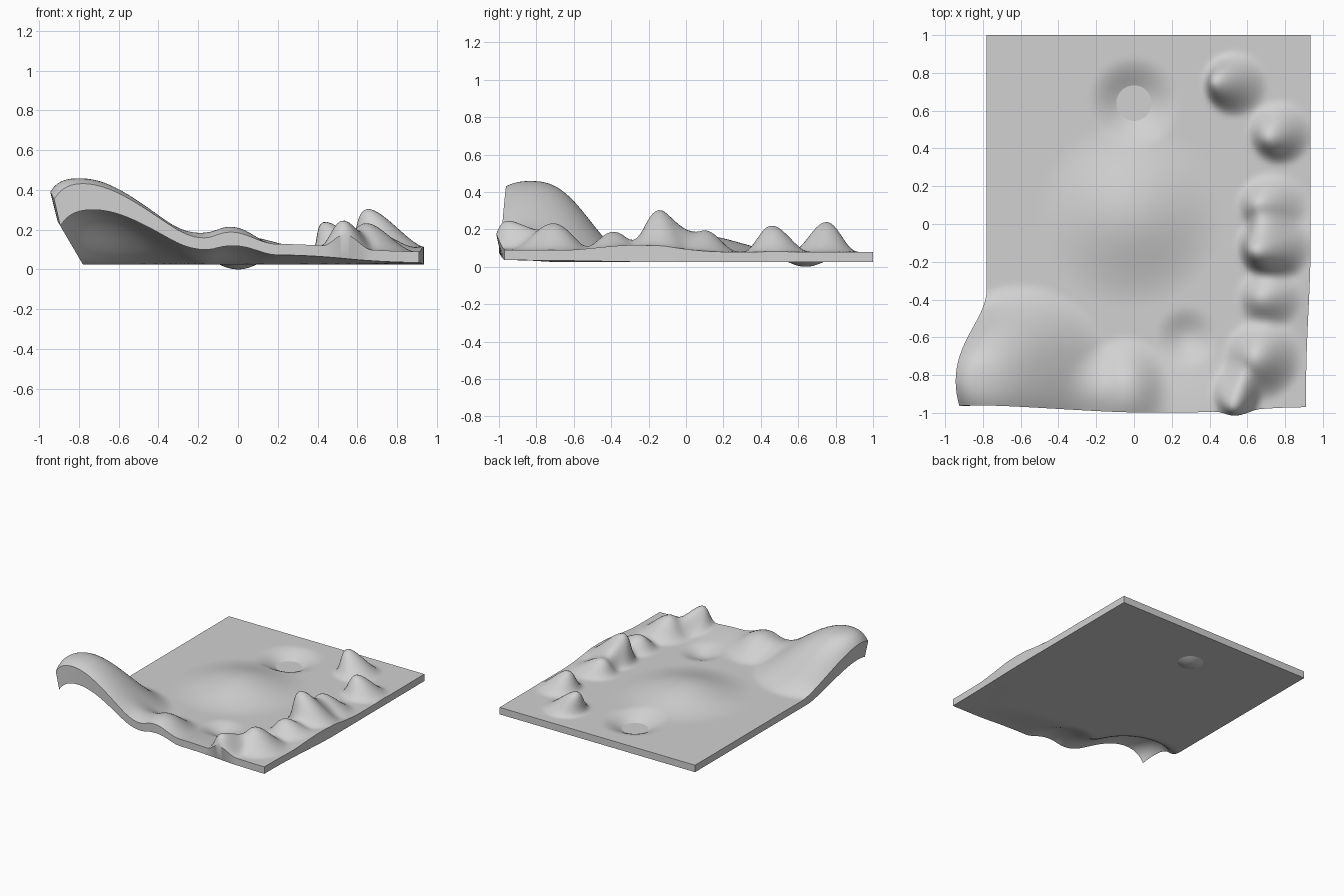
import bpy, bmesh
from math import cos, pi, hypot

if "Cube" in bpy.data.objects:
    bpy.data.objects.remove(bpy.data.objects["Cube"], do_unlink=True)

# Single stone colour
stone = bpy.data.materials.new("grey_stone")
stone.use_nodes = True
colour = (0.64, 0.64, 0.64, 1)
stone.diffuse_color = colour
stone.node_tree.nodes["Principled BSDF"].inputs["Base Color"].default_value = colour

# Slab extents
LEFT, RIGHT, FRONT, BACK = -0.78, 0.935, -0.97, 1.0
TOP, BOTTOM = 0.08, 0.025
COLS, ROWS = 86, 100

# Each pull: centre x, y, radius x, y, then the offset x, y, z
whole_slab = [
    (-0.04, -0.87, 0.25, 0.28, 0, 0, 0.06),           # small front hill
    (0.15, -1.05, 0.80, 0.45, 0, -0.03, 0.05),        # raised front edge
    (0.95, -1.00, 0.40, 0.90, -0.025, 0, 0.01),       # right front corner
]
corner_hill_top = (-0.60, -0.84, 0.50, 0.53, -0.20, 0.01, 0.378)
corner_hill_under = (-0.58, -0.86, 0.48, 0.50, -0.17, 0.01, 0.29)
relief = [
    (-0.02, 0.05, 0.50, 0.50, 0, 0, 0.09),            # broad dome
    (0.00, 0.64, 0.25, 0.25, 0, 0, -0.08),            # deep crater
    (0.28, -0.60, 0.17, 0.17, 0, 0, -0.04),           # shallow crater
    (-0.05, -0.82, 0.22, 0.24, 0, 0, 0.045),          # front hill crest
    (0.53, 0.74, 0.18, 0.18, -0.09, 0.01, 0.16),      # back peak
    (0.77, 0.48, 0.18, 0.18, -0.05, -0.02, 0.14),     # second peak
    (0.73, 0.10, 0.20, 0.18, -0.06, 0, 0.115),        # ridge shoulder
    (0.74, -0.12, 0.21, 0.20, -0.09, -0.02, 0.215),   # ridge summit
    (0.72, -0.39, 0.19, 0.18, -0.04, 0, 0.10),        # low ridge
    (0.69, -0.71, 0.23, 0.23, -0.04, 0, 0.15),        # front mountain
    (0.55, -0.88, 0.15, 0.17, -0.02, -0.06, 0.145),   # leaning horn
    (0.95, -0.25, 0.35, 0.45, 0, 0, 0.035),           # right edge swell
]


def pull(co, pulls, power):
    """Sum the soft offsets acting on a resting point."""
    total = [0, 0, 0]
    for cx, cy, rx, ry, *offset in pulls:
        r = hypot((co.x - cx) / rx, (co.y - cy) / ry)
        if r < 1:
            weight = cos(r ** power * pi / 2) ** 2
            for axis in range(3):
                total[axis] += offset[axis] * weight
    return total


def sheet(bm, z, corner_hill, details):
    """Add one sculpted sheet and return its vertices."""
    verts = bmesh.ops.create_grid(bm, x_segments=COLS, y_segments=ROWS, size=0.5)["verts"]
    for v in verts:
        v.co.x = LEFT + (v.co.x + 0.5) * (RIGHT - LEFT)
        v.co.y = FRONT + (v.co.y + 0.5) * (BACK - FRONT)
        v.co.z = z
        broad = pull(v.co, whole_slab + [corner_hill], 1.25)
        fine = pull(v.co, details, 1)
        for axis in range(3):
            v.co[axis] += broad[axis] + fine[axis]
    return verts


# Terrain slab: top and underside sheets joined by the side walls
bm = bmesh.new()
sheet(bm, TOP, corner_hill_top, relief)
under = sheet(bm, BOTTOM, corner_hill_under, [])
under_faces = {f for v in under for f in v.link_faces}
bmesh.ops.reverse_faces(bm, faces=list(under_faces))
rim = [e for e in bm.edges if e.is_boundary]
bmesh.ops.bridge_loops(bm, edges=rim)
bmesh.ops.recalc_face_normals(bm, faces=bm.faces[:])

mesh = bpy.data.meshes.new("terrain_slab")
bm.to_mesh(mesh)
bm.free()
mesh.materials.append(stone)
terrain = bpy.data.objects.new("terrain_slab", mesh)
bpy.context.collection.objects.link(terrain)
bpy.context.view_layer.objects.active = terrain
terrain.select_set(True)
bpy.ops.object.shade_smooth_by_angle(angle=pi / 5)
